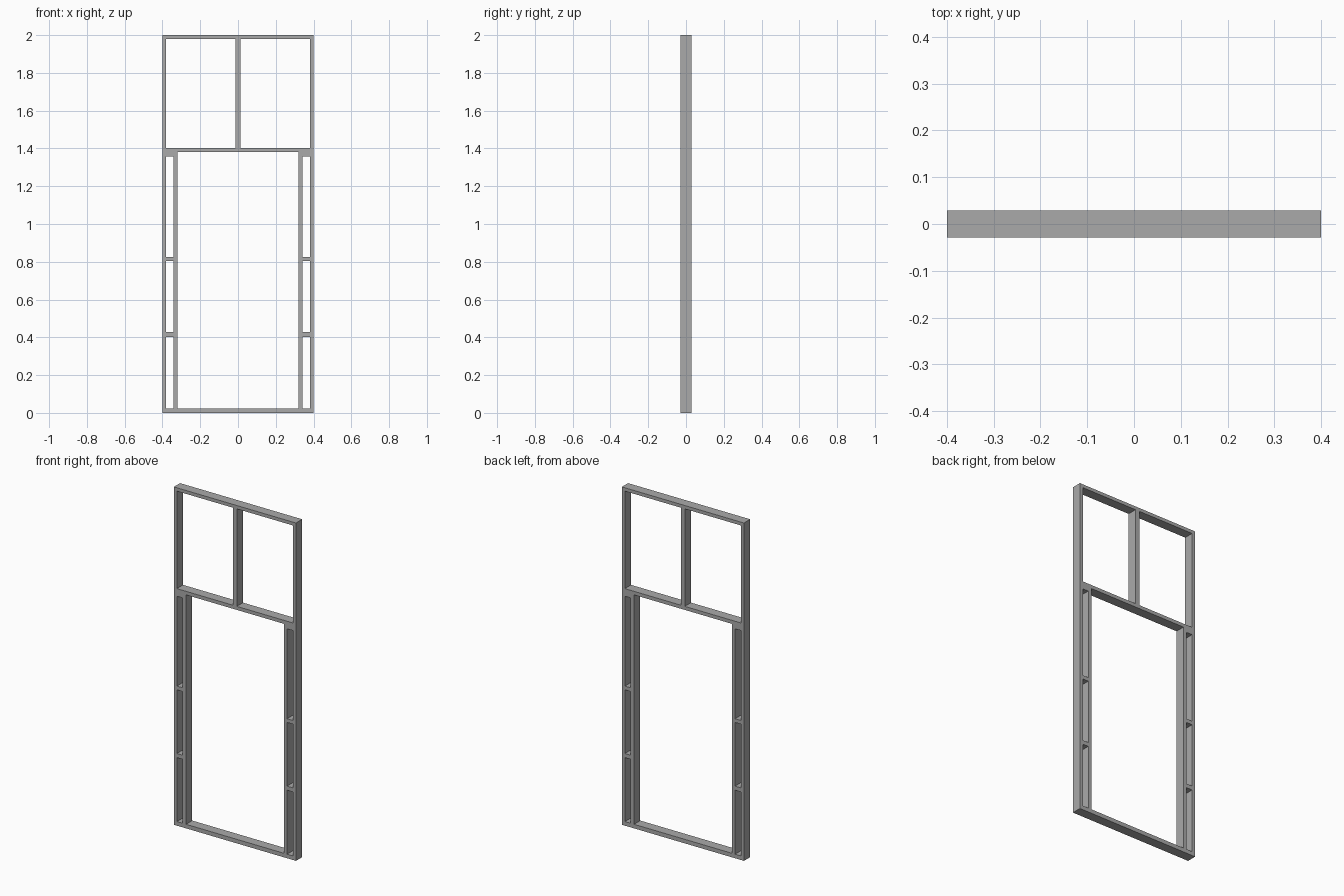
import bpy
import bmesh

cube = bpy.data.objects.get("Cube")
if cube:
    bpy.data.objects.remove(cube, do_unlink=True)

# One plain grey finish
grey = bpy.data.materials.new("frame_grey")
grey.use_nodes = True
colour = (0.4, 0.4, 0.4, 1)
grey.diffuse_color = colour
grey.node_tree.nodes["Principled BSDF"].inputs["Base Color"].default_value = colour

# Main dimensions
HALF_DEPTH = 0.029
HEIGHT = 2.0
OUTER, POST_IN = 0.4, 0.38            # outer posts
JAMB_OUT, JAMB_IN = 0.342, 0.32       # door jambs
SILL_TOP = 0.024
TRANSOM_BOTTOM, TRANSOM_TOP = 1.382, 1.403
HEAD_BOTTOM = 1.98
MULLION = 0.013


def bar(name, x0, x1, z0, z1):
    """Square-edged bar spanning the full frame depth."""
    bm = bmesh.new()
    bmesh.ops.create_cube(bm, size=1)
    for v in bm.verts:
        v.co.x = x1 if v.co.x > 0 else x0
        v.co.y = HALF_DEPTH if v.co.y > 0 else -HALF_DEPTH
        v.co.z = z1 if v.co.z > 0 else z0
    mesh = bpy.data.meshes.new(name)
    bm.to_mesh(mesh)
    bm.free()
    mesh.materials.append(grey)
    obj = bpy.data.objects.new(name, mesh)
    bpy.context.collection.objects.link(obj)


def bar_pair(name, x0, x1, z0, z1):
    """Matching bars on the left (+x) and right (-x)."""
    bar("left_" + name, x0, x1, z0, z1)
    bar("right_" + name, -x1, -x0, z0, z1)


# Outer posts and the rails between them
bar_pair("outer_post", POST_IN, OUTER, 0, HEIGHT)
bar("sill", -POST_IN, POST_IN, 0, SILL_TOP)
bar("transom", -POST_IN, POST_IN, TRANSOM_BOTTOM, TRANSOM_TOP)
bar("head_rail", -POST_IN, POST_IN, HEAD_BOTTOM, HEIGHT)

# Upright dividing the upper window
bar("upper_mullion", -MULLION, MULLION, TRANSOM_TOP, HEAD_BOTTOM)

# Door jambs and the short bars across each sidelight
bar_pair("door_jamb", JAMB_IN, JAMB_OUT, SILL_TOP, TRANSOM_BOTTOM)
for name, z0, z1 in (("lower", 0.403, 0.427), ("middle", 0.804, 0.826),
                     ("top", 1.358, TRANSOM_BOTTOM)):
    bar_pair(name + "_sidelight_bar", JAMB_OUT, POST_IN, z0, z1)
